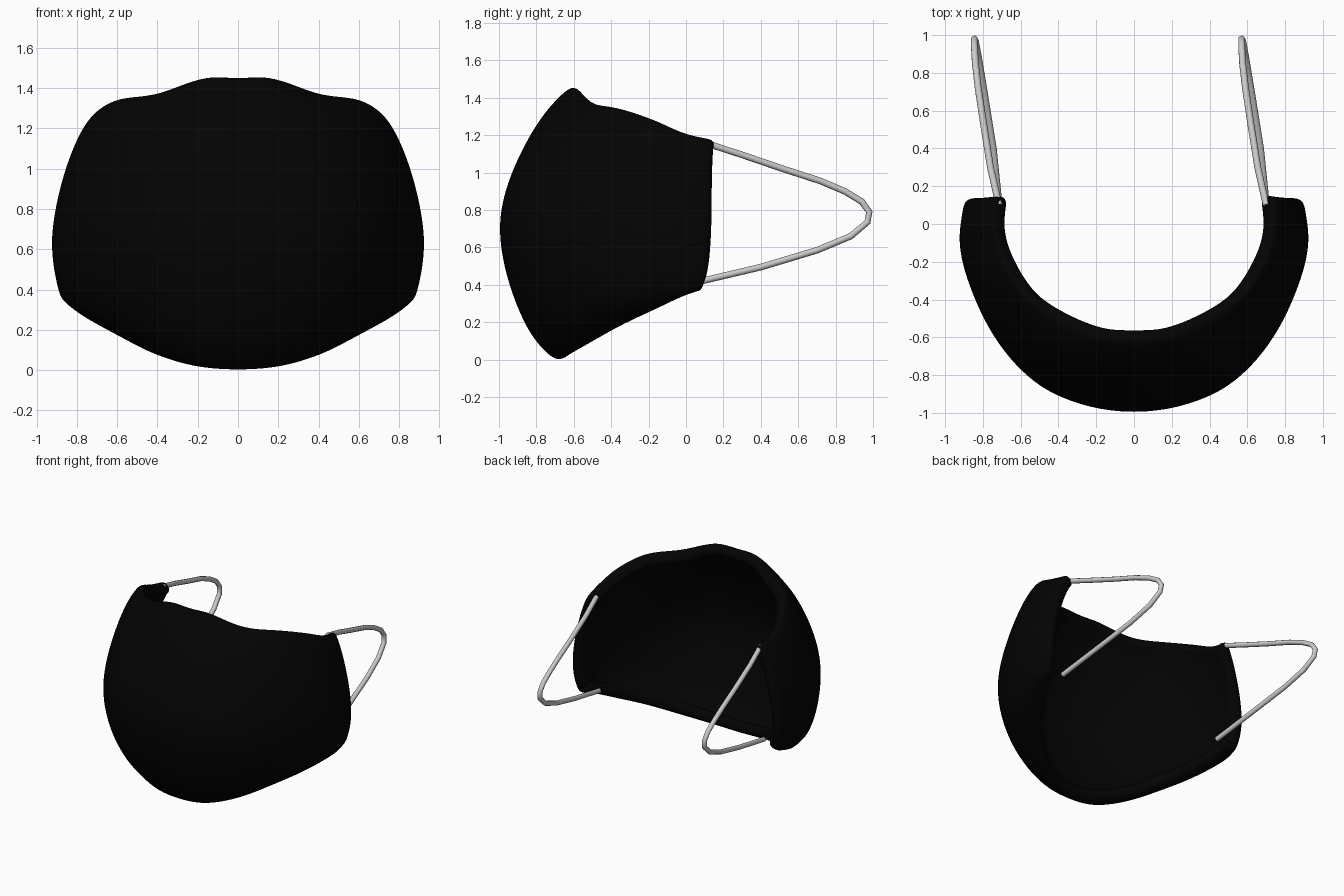
import bpy, bmesh
from mathutils import Vector

if "Cube" in bpy.data.objects:
    bpy.data.objects.remove(bpy.data.objects["Cube"])

# Horizontal section rows of the right half, from the inner bottom lip to the top edge;
# each runs from the centre line to the back edge
ROWS = [
    [(0, -.61, .025), (.18, -.58, .045), (.38, -.48, .105), (.55, -.32, .19),
     (.68, -.14, .275), (.75, 0, .34), (.76, .10, .39)],
    [(0, -.68, -.005), (.20, -.66, .01), (.40, -.55, .07), (.60, -.37, .175),
     (.76, -.18, .265), (.86, -.02, .34), (.85, .095, .37)],
    [(0, -.85, .17), (.24, -.82, .175), (.48, -.71, .21), (.69, -.52, .28),
     (.83, -.30, .35), (.90, -.08, .43), (.89, .125, .48)],
    [(0, -1, .72), (.26, -.965, .72), (.50, -.86, .71), (.70, -.66, .70),
     (.85, -.38, .69), (.925, -.10, .68), (.89, .145, .68)],
    [(0, -.835, 1.2), (.22, -.80, 1.2), (.43, -.70, 1.19), (.62, -.52, 1.18),
     (.775, -.27, 1.14), (.835, -.04, 1.06), (.81, .15, 1.03)],
    [(0, -.60, 1.47), (.17, -.59, 1.47), (.40, -.49, 1.385), (.60, -.345, 1.355),
     (.695, -.16, 1.29), (.735, 0, 1.22), (.725, .16, 1.185)],
]


def spline(pts, steps, curl=0):
    """Centripetal interpolating spline; curl keeps the bend going at the last end."""
    p = [Vector(q) for q in pts]
    last = 2 * p[-1] - p[-2] + curl * (p[-1] - 2 * p[-2] + p[-3])
    p = [2 * p[0] - p[1]] + p + [last]
    out = []
    for i in range(1, len(p) - 2):
        q = p[i - 1:i + 3]
        t = [0.0]
        for a, b in zip(q, q[1:]):
            t.append(t[-1] + max((b - a).length, 1e-6) ** .5)

        def mix(a, b, i0, i1, u):
            return a + (b - a) * ((u - t[i0]) / (t[i1] - t[i0]))
        for s in range(steps):
            u = t[1] + (t[2] - t[1]) * s / steps
            a1, a2, a3 = (mix(q[k], q[k + 1], k, k + 1, u) for k in range(3))
            b1, b2 = mix(a1, a2, 0, 2, u), mix(a2, a3, 1, 3, u)
            out.append(mix(b1, b2, 1, 2, u))
    return out + [p[-2]]


# Mask shell: smooth lofted sheet, thickened inwards, rim rounded by subdivision
rows = [spline([(-x, y, z) for x, y, z in r[:0:-1]] + r, 3) for r in ROWS]
columns = [spline(c, 4, .8) for c in zip(*rows)]
bm = bmesh.new()
# the short lip needs no in-between points
grid = [[bm.verts.new(v) for v in [c[0]] + c[4:]] for c in columns]
for a, b in zip(grid, grid[1:]):
    for i in range(len(a) - 1):
        bm.faces.new((a[i], b[i], b[i + 1], a[i + 1]))
mesh = bpy.data.meshes.new("mask_shell")
bm.to_mesh(mesh)
bm.free()
shell = bpy.data.objects.new("mask_shell", mesh)
bpy.context.collection.objects.link(shell)
black = bpy.data.materials.new("black_fabric")
black.diffuse_color = (.001, .001, .001, 1)
black.use_nodes = True
black.node_tree.nodes["Principled BSDF"].inputs["Base Color"].default_value = black.diffuse_color
mesh.materials.append(black)
for f in mesh.polygons:
    f.use_smooth = True
solid = shell.modifiers.new("thickness", 'SOLIDIFY')
solid.thickness = .09
solid.offset = -1
smooth = shell.modifiers.new("soft_rim", 'SUBSURF')
smooth.levels = smooth.render_levels = 2

# Ear loops: the same leaning loop on both sides
LOOP = [(.70, .10, 1.16), (.655, .30, 1.095), (.62, .52, 1.02), (.59, .72, .955),
        (.575, .85, .90), (.57, .94, .845), (.57, .98, .79), (.575, .97, .735),
        (.592, .88, .66), (.622, .70, .585), (.67, .40, .495), (.705, .06, .415)]
for name, dx in (("right_ear_loop", 0), ("left_ear_loop", -1.415)):
    cu = bpy.data.curves.new(name, 'CURVE')
    cu.dimensions = '3D'
    cu.bevel_depth = .018
    cu.bevel_resolution = 3
    cu.use_fill_caps = True
    sp = cu.splines.new('POLY')
    sp.points.add(len(LOOP) - 1)
    for pt, (x, y, z) in zip(sp.points, LOOP):
        pt.co = (x + dx, y, z, 1)
    sp.use_smooth = True
    bpy.context.collection.objects.link(bpy.data.objects.new(name, cu))
